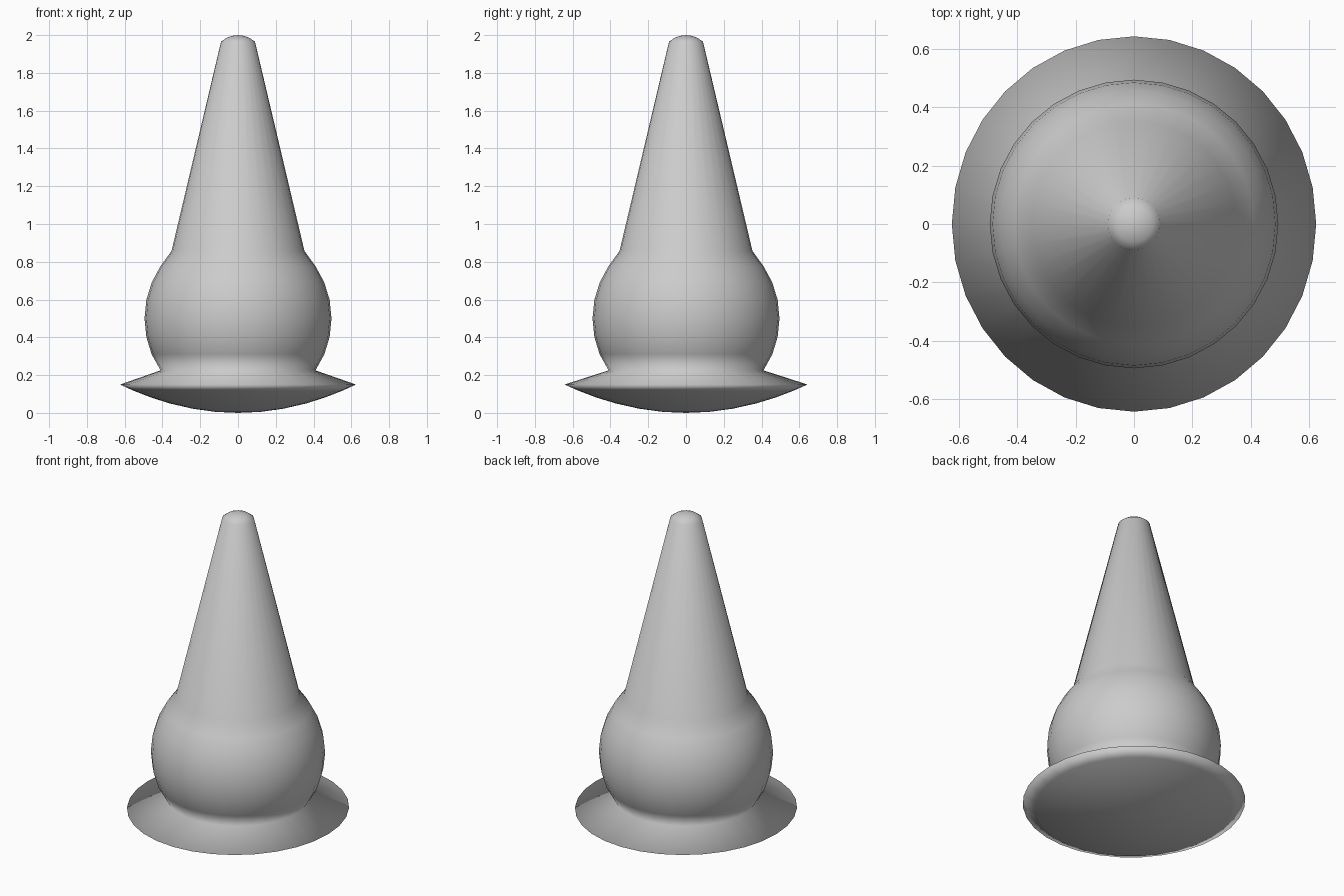
import bpy
import bmesh
from math import sin, cos, pi, radians

cube = bpy.data.objects.get("Cube")
if cube:
    bpy.data.objects.remove(cube, do_unlink=True)

SIDES = 32
BRIM_TOP = 0.2      # below this height the rings are slightly oval
RIM = 0.625

# One flat grey for the whole body
grey = bpy.data.materials.new("light grey")
grey.use_nodes = True
colour = (0.6, 0.6, 0.6, 1)
grey.diffuse_color = colour
grey.node_tree.nodes["Principled BSDF"].inputs["Base Color"].default_value = colour

# Shallow bowl underside, out to the rim
profile = [(r, 0.15 * (r / RIM) ** 2) for r in (0, 0.12, 0.24, 0.36, 0.46, 0.55, RIM)]
# Neck above the brim, then the round belly
profile.append((0.41, 0.225))
for step in range(-2, 4):
    a = radians(11.25 * step)
    profile.append((0.495 * cos(a), 0.5 + 0.495 * sin(a)))
# Straight cone and rounded tip
profile += [(0.352, 0.857), (0.09, 1.965), (0.062, 1.985), (0.032, 1.996), (0, 2)]


def lathe(name, points, material):
    """Turn a profile of (radius, height) points around the z axis."""
    bm = bmesh.new()
    verts = [bm.verts.new((r, 0, z)) for r, z in points]
    edges = [bm.edges.new(pair) for pair in zip(verts, verts[1:])]
    bmesh.ops.spin(bm, geom=verts + edges, cent=(0, 0, 0), axis=(0, 0, 1),
                   angle=2 * pi, steps=SIDES, use_duplicate=False)
    bmesh.ops.remove_doubles(bm, verts=bm.verts, dist=0.0005)
    for v in bm.verts:
        if v.co.z < BRIM_TOP:
            v.co.y *= 1.03
    bmesh.ops.recalc_face_normals(bm, faces=bm.faces)
    for f in bm.faces:
        f.smooth = True
    mesh = bpy.data.meshes.new(name)
    bm.to_mesh(mesh)
    bm.free()
    mesh.materials.append(material)
    obj = bpy.data.objects.new(name, mesh)
    bpy.context.collection.objects.link(obj)
    return obj


lathe("cone_body_with_brim", profile, grey)
